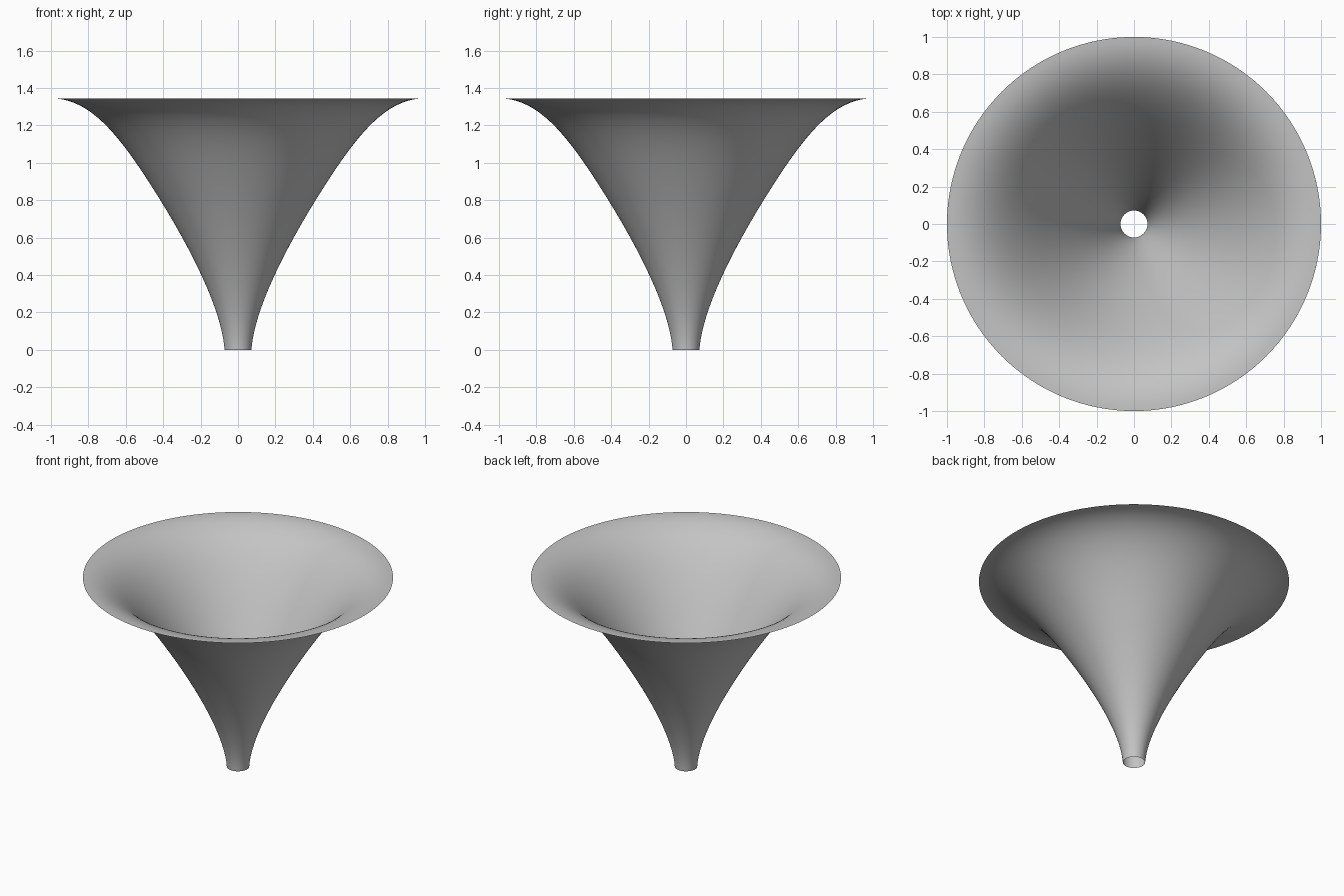
import bpy
import bmesh
from math import tau
from mathutils import Matrix, Vector
from mathutils.geometry import interpolate_bezier

cube = bpy.data.objects.get("Cube")
if cube:
    bpy.data.objects.remove(cube, do_unlink=True)

SIDES = 128
STEPS = 25

# One grey finish for the whole horn
grey = bpy.data.materials.new("plain_grey")
grey.use_nodes = True
colour = (0.55, 0.55, 0.55, 1)
grey.diffuse_color = colour
grey.node_tree.nodes["Principled BSDF"].inputs["Base Color"].default_value = colour


def bezier(*points):
    """Sample a cubic curve given as (radius, height) points."""
    return interpolate_bezier(*[Vector((r, 0, z)) for r, z in points], STEPS)


# Profile: narrow throat, then a bell that flares out flat at the mouth
throat = bezier((0.072, 0), (0.085, 0.2), (0.23, 0.5), (0.415, 0.8))
bell = bezier((0.415, 0.8), (0.62, 1.13), (0.78, 1.345), (1, 1.345))
profile = throat + bell[1:]

# Horn: thin open shell spun round the vertical axis
bm = bmesh.new()
verts = [bm.verts.new(p) for p in profile]
edges = [bm.edges.new(pair) for pair in zip(verts, verts[1:])]
bmesh.ops.spin(bm, geom=verts + edges, cent=(0, 0, 0), axis=(0, 0, 1),
               angle=tau, steps=SIDES, use_merge=True)
bmesh.ops.remove_doubles(bm, verts=bm.verts, dist=0.0001)

# Make the outside of the shell the front of its faces
bm.normal_update()
inward = [f for f in bm.faces if f.normal.dot(f.calc_center_median() * Vector((1, 1, 0))) < 0]
bmesh.ops.reverse_faces(bm, faces=inward)
for face in bm.faces:
    face.smooth = True

mesh = bpy.data.meshes.new("horn")
bm.to_mesh(mesh)
bm.free()
mesh.materials.append(grey)
horn = bpy.data.objects.new("horn", mesh)
bpy.context.collection.objects.link(horn)
